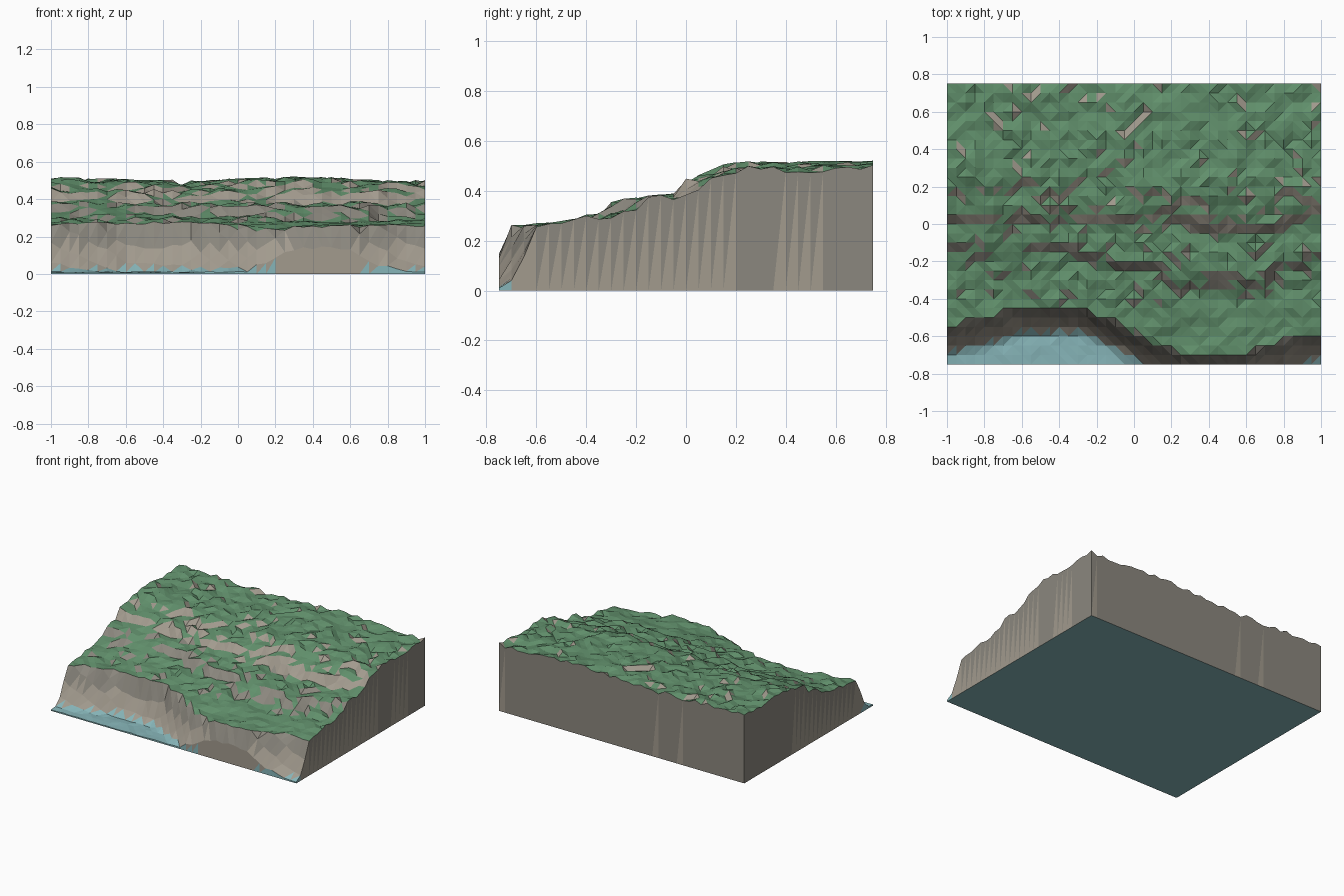
import bpy, bmesh, math, random
from mathutils import noise, Vector

if "Cube" in bpy.data.objects:
    bpy.data.objects.remove(bpy.data.objects["Cube"])

random.seed(7)
NX, NY, CELL = 40, 30, 0.05


def interp(points, t):
    if t <= points[0][0]:
        return points[0][1]
    for (a, u), (b, v) in zip(points, points[1:]):
        if t <= b:
            return u + (v - u) * (t - a) / (b - a)
    return points[-1][1]


def material(name, rgb):
    m = bpy.data.materials.new(name)
    m.diffuse_color = (*rgb, 1)
    m.use_nodes = True
    m.node_tree.nodes["Principled BSDF"].inputs["Base Color"].default_value = m.diffuse_color
    return m


# Plan curve of the cliff top
CLIFF_TOP = [(-1, -.56), (-.85, -.53), (-.7, -.49), (-.6, -.45), (-.3, -.45), (-.2, -.49),
             (-.1, -.54), (0, -.59), (.1, -.64), (.25, -.69), (.45, -.7), (.62, -.69),
             (.75, -.65), (.9, -.61), (1, -.6)]
# Cliff face: distance from its top edge -> height
CLIFF = [(-.15, .01), (-.1, .05), (-.05, .145), (0, .245)]
# Land: y -> height, and the rocky steps across it
LAND = [(-.75, .25), (-.6, .255), (-.4, .282), (-.2, .312), (0, .33), (.2, .35), (.75, .357)]
STEPS = [([(-1, -.15), (-.4, -.15), (-.15, -.2), (.05, -.22), (.25, -.31), (.7, -.32),
           (.78, -.2), (1, -.18)], .05),
         ([(-1, .03), (.3, .03), (.4, 0), (.75, -.01), (.85, .05), (1, .08)], .06),
         ([(-1, .2), (-.35, .2), (-.25, .3), (-.1, .28), (.1, .15), (.3, .12), (1, .14)], .03)]
# Swell of the upper plateau along x
SWELL = [(-1, .008), (-.7, 0), (-.3, -.013), (0, 0), (.3, .013), (.5, .013), (.75, -.01), (1, -.006)]


def height(x, y):
    d = y - interp(CLIFF_TOP, x)
    if d < -.14:
        return .01 + random.uniform(-.003, .003)
    if d < -.01:
        return interp(CLIFF, d) + random.uniform(-.012, .012)
    z = interp(LAND, y)
    for line, rise in STEPS:
        wobble = .7 * noise.noise(Vector((x * 5, y * 5, 8.3)))
        s = (y - interp(line, x)) / .07 + .5 + wobble
        z += rise * min(1, max(0, s))
    if y > -.1:
        z += interp(SWELL, x) * min(1, (y + .1) * 4)
    rough = .008 if y < -.4 else .0155
    z += .012 * noise.noise(Vector((x * 4, y * 4, 3.1)))
    return z + random.uniform(-rough, rough)


# Terrain surface
bm = bmesh.new()
grid = [[bm.verts.new((-1 + i * CELL, -.75 + j * CELL, height(-1 + i * CELL, -.75 + j * CELL)))
         for i in range(NX + 1)] for j in range(NY + 1)]
for j in range(NY):
    for i in range(NX):
        bm.faces.new((grid[j][i], grid[j][i + 1], grid[j + 1][i + 1], grid[j + 1][i]))
bmesh.ops.triangulate(bm, faces=bm.faces[:], quad_method='BEAUTY')

# Side walls
rim = [e for e in bm.edges if e.is_boundary]
skirt = bmesh.ops.extrude_edge_only(bm, edges=rim)['geom']
for v in skirt:
    if isinstance(v, bmesh.types.BMVert):
        v.co.z = 0
walls = [f for f in skirt if isinstance(f, bmesh.types.BMFace)]
bmesh.ops.triangulate(bm, faces=walls, quad_method='FIXED')

# Underside
base = bmesh.ops.contextual_create(bm, geom=[e for e in bm.edges if e.is_boundary])['faces']
bmesh.ops.recalc_face_normals(bm, faces=bm.faces[:])
bm.normal_update()

# Water lies low, grass on the flats, rock in strata on steep faces
for f in bm.faces:
    z = f.calc_center_median().z
    if z < .03:
        f.material_index = 3
    elif f.normal.z > .84 and z > .2:
        f.material_index = 0
    else:
        f.material_index = 1 if z < .16 or z > .38 else 2

mesh = bpy.data.meshes.new("coastal_terrain")
bm.to_mesh(mesh)
bm.free()
for name, rgb in (("grass", (.12, .28, .15)), ("light_rock", (.36, .325, .27)),
                  ("dark_rock", (.26, .245, .21)), ("water", (.24, .46, .48))):
    mesh.materials.append(material(name, rgb))
terrain = bpy.data.objects.new("coastal_terrain", mesh)
bpy.context.collection.objects.link(terrain)
